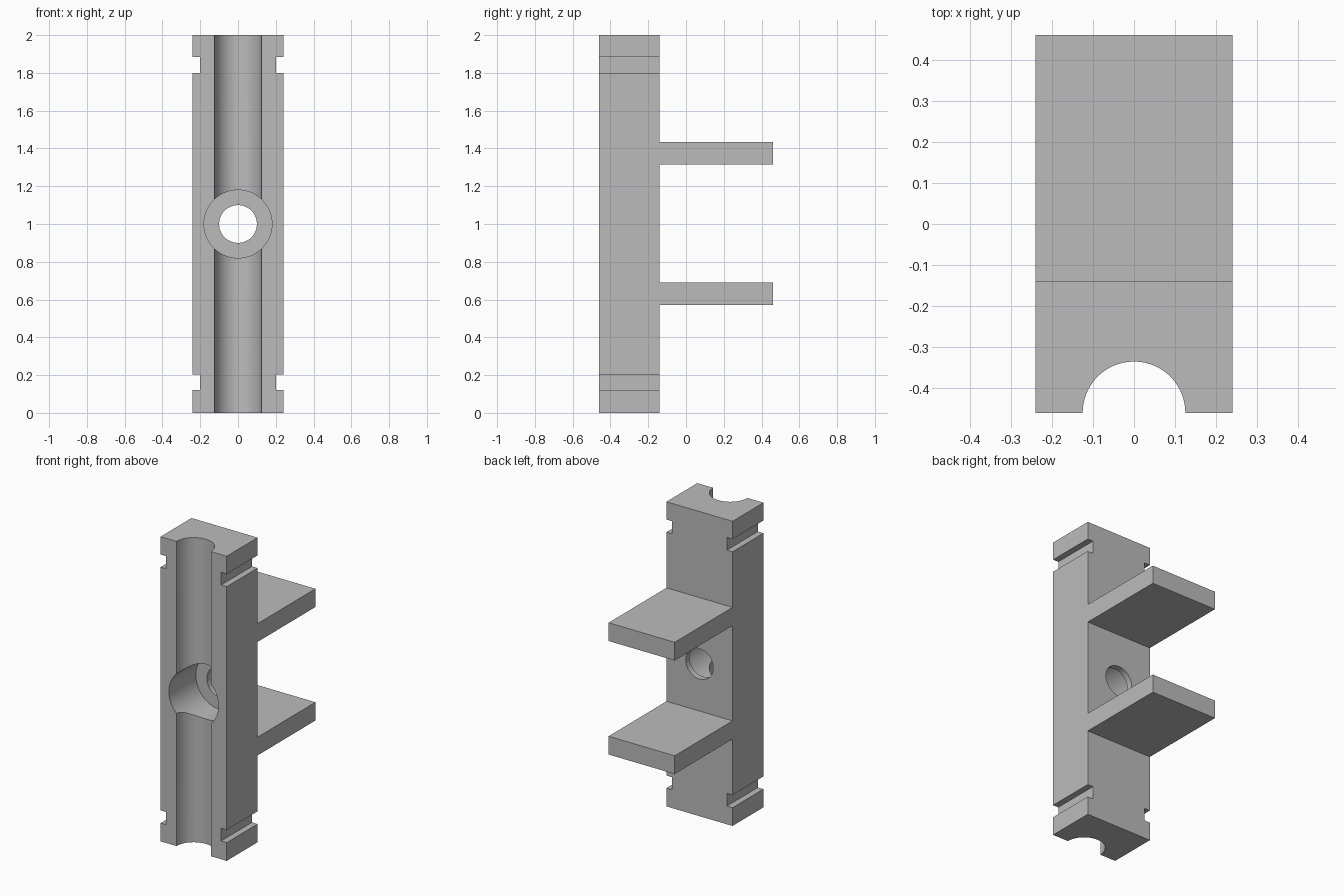
import bpy, bmesh, math
from mathutils import Matrix, Vector

cube = bpy.data.objects.get("Cube")
if cube:
    bpy.data.objects.remove(cube, do_unlink=True)

HALF_W, FRONT, BACK, SHELF_END, HEIGHT = 0.24, -0.46, -0.14, 0.46, 2.0

grey = bpy.data.materials.new("plain grey")
grey.use_nodes = True
colour = (0.5, 0.5, 0.5, 1)
grey.diffuse_color = colour
grey.node_tree.nodes["Principled BSDF"].inputs["Base Color"].default_value = colour


def make_object(name, bm):
    bmesh.ops.recalc_face_normals(bm, faces=bm.faces)
    mesh = bpy.data.meshes.new(name)
    bm.to_mesh(mesh)
    bm.free()
    mesh.materials.append(grey)
    obj = bpy.data.objects.new(name, mesh)
    bpy.context.collection.objects.link(obj)
    return obj


def box(name, low, high):
    low, high = Vector(low), Vector(high)
    bm = bmesh.new()
    bmesh.ops.create_cube(bm, size=1, matrix=Matrix.Translation((low + high) / 2)
                          @ Matrix.Diagonal((*(high - low), 1)))
    return make_object(name, bm)


def cylinder(name, radius, depth, centre, tilt=0):
    bm = bmesh.new()
    bmesh.ops.create_cone(bm, cap_ends=True, segments=96, radius1=radius, radius2=radius,
                          depth=depth, matrix=Matrix.Translation(centre)
                          @ Matrix.Rotation(tilt, 4, "X"))
    return make_object(name, bm)


# Upright bar with two rear shelves, extruded from one side profile
profile = [(FRONT, 0), (BACK, 0)]
for low, high in ((0.57, 0.69), (1.315, 1.435)):
    profile += [(BACK, low), (SHELF_END, low), (SHELF_END, high), (BACK, high)]
profile += [(BACK, HEIGHT), (FRONT, HEIGHT)]

bm = bmesh.new()
side = bm.faces.new([bm.verts.new((-HALF_W, y, z)) for y, z in profile])
grown = bmesh.ops.extrude_face_region(bm, geom=[side])["geom"]
bmesh.ops.translate(bm, vec=(2 * HALF_W, 0, 0),
                    verts=[v for v in grown if isinstance(v, bmesh.types.BMVert)])
bracket = make_object("shelf_bracket", bm)

# Round channel down the front, counterbore and through hole
cutters = [
    cylinder("channel_cutter", 0.125, 3, (0, FRONT, 1)),
    cylinder("counterbore_cutter", 0.18, 0.56, (0, FRONT, 1), math.pi / 2),
    cylinder("hole_cutter", 0.1, 1, (0, FRONT, 1), math.pi / 2),
]

# Side notches near both ends
for sign, side_name in ((1, "left"), (-1, "right")):
    for z, end in ((0.12, "lower"), (1.8, "upper")):
        x1, x2 = sorted((sign * 0.2, sign * 0.3))
        cutters.append(box(f"{end}_{side_name}_notch_cutter",
                           (x1, FRONT - 0.1, z), (x2, BACK + 0.1, z + 0.083)))

bpy.context.view_layer.objects.active = bracket
bracket.select_set(True)
for cutter in cutters:
    mod = bracket.modifiers.new(cutter.name, "BOOLEAN")
    mod.operation, mod.solver, mod.object = "DIFFERENCE", "EXACT", cutter
    bpy.ops.object.modifier_apply(modifier=mod.name)
for cutter in cutters:
    bpy.data.objects.remove(cutter, do_unlink=True)

bpy.ops.object.shade_smooth_by_angle(angle=math.radians(30))
